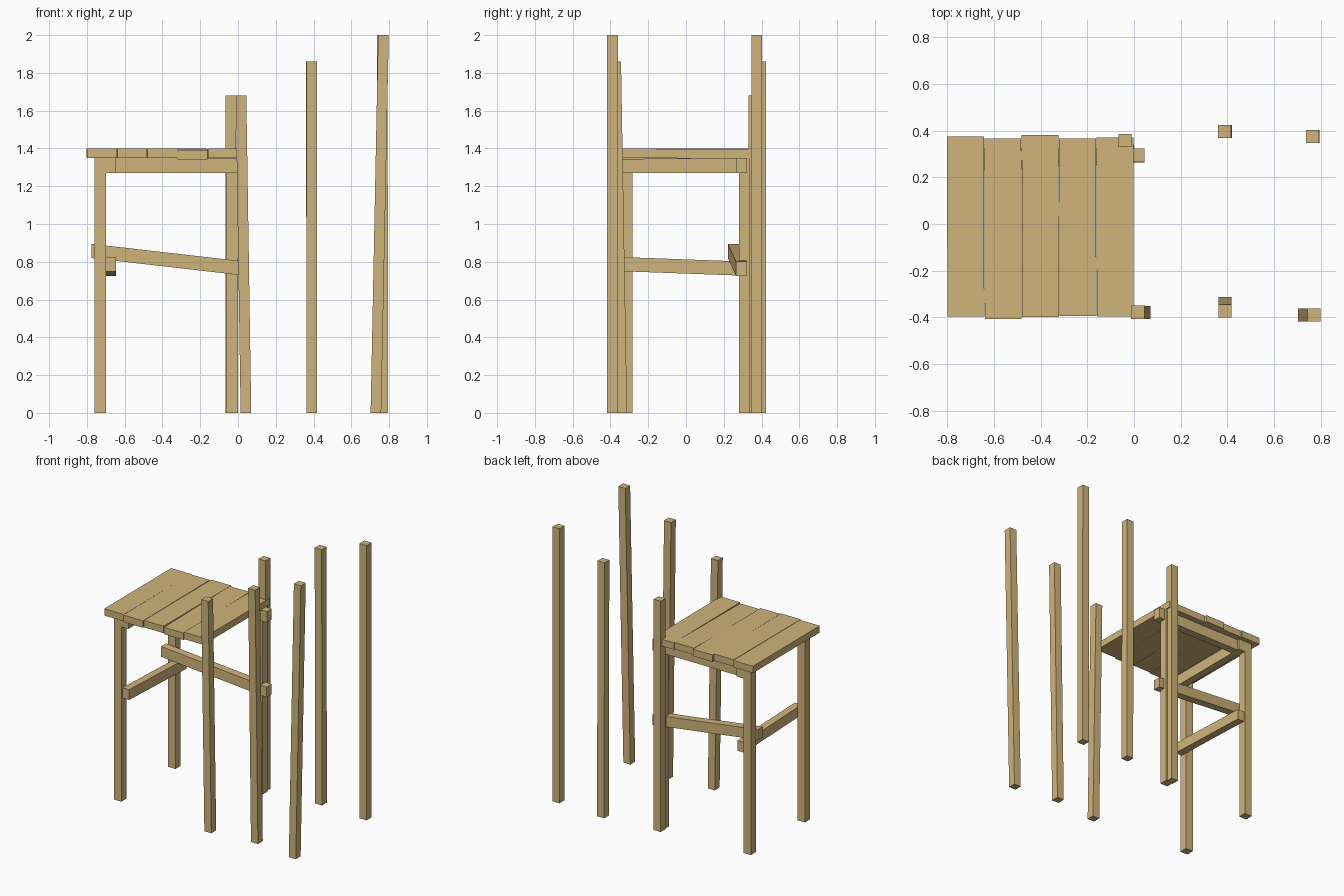
import bpy, bmesh
from mathutils import Vector

if "Cube" in bpy.data.objects:
    bpy.data.objects.remove(bpy.data.objects["Cube"])

wood = bpy.data.materials.new("wood")
wood.diffuse_color = (0.63, 0.46, 0.2, 1)
wood.use_nodes = True
wood.node_tree.nodes["Principled BSDF"].inputs["Base Color"].default_value = wood.diffuse_color


def beam(name, a, b, w, h, axis):
    """Box swept from a to b; its ends stay square to the given axis (0, 1 or 2)."""
    u, v = [i for i in range(3) if i != axis]
    bm = bmesh.new()
    rings = []
    for p in (a, b):
        ring = []
        for su, sv in ((-1, -1), (1, -1), (1, 1), (-1, 1)):
            c = Vector(p)
            c[u] += su * w / 2
            c[v] += sv * h / 2
            ring.append(bm.verts.new(c))
        rings.append(ring)
    lo, hi = rings
    bm.faces.new(lo)
    bm.faces.new(hi)
    for i in range(4):
        j = (i + 1) % 4
        bm.faces.new((lo[i], lo[j], hi[j], hi[i]))
    bmesh.ops.recalc_face_normals(bm, faces=bm.faces)
    me = bpy.data.meshes.new(name)
    bm.to_mesh(me)
    bm.free()
    me.materials.append(wood)
    ob = bpy.data.objects.new(name, me)
    bpy.context.collection.objects.link(ob)
    return ob


# seat planks: front y, back y, front z, back z (centre height)
planks = [(-0.397, 0.374, 1.374, 1.374), (-0.407, 0.366, 1.374, 1.376),
          (-0.398, 0.381, 1.374, 1.373), (-0.395, 0.366, 1.366, 1.374),
          (-0.396, 0.37, 1.374, 1.372)]
for i, (y0, y1, z0, z1) in enumerate(planks):
    x = -0.72 + 0.16 * i
    beam(f"seat_plank_{i + 1}", (x, y0, z0), (x - 0.002, y1, z1), 0.158, 0.05, 1)

# seat legs
for name, x, y in (("front_left_leg", -0.73, -0.313), ("back_left_leg", -0.73, 0.31),
                   ("back_right_leg", -0.03, 0.31)):
    beam(name, (x, y, 0), (x, y, 1.35), 0.06, 0.06, 2)

# rails under the seat and crooked stretchers below
beam("back_rail", (-0.70, 0.295, 1.31), (0.045, 0.295, 1.31), 0.057, 0.08, 0)
beam("side_rail", (-0.673, -0.34, 1.31), (-0.673, 0.34, 1.31), 0.055, 0.08, 1)
beam("back_stretcher", (-0.775, 0.25, 0.857), (0.045, 0.293, 0.763), 0.057, 0.075, 0)
beam("side_stretcher", (-0.673, -0.33, 0.787), (-0.673, 0.33, 0.763), 0.055, 0.075, 1)

# free-standing posts: bottom x, y, top x, y, height
posts = [(0.042, -0.379, 0.016, -0.378, 1.68), (-0.038, 0.358, -0.038, 0.358, 1.68),
         (0.39, -0.34, 0.39, -0.372, 1.86), (0.391, 0.396, 0.388, 0.396, 1.86),
         (0.73, -0.39, 0.77, -0.389, 2.0), (0.766, 0.374, 0.764, 0.374, 2.0)]
for i, (x0, y0, x1, y1, h) in enumerate(posts):
    beam(f"post_{i + 1}", (x0, y0, 0), (x1, y1, h), 0.056, 0.056, 2)
